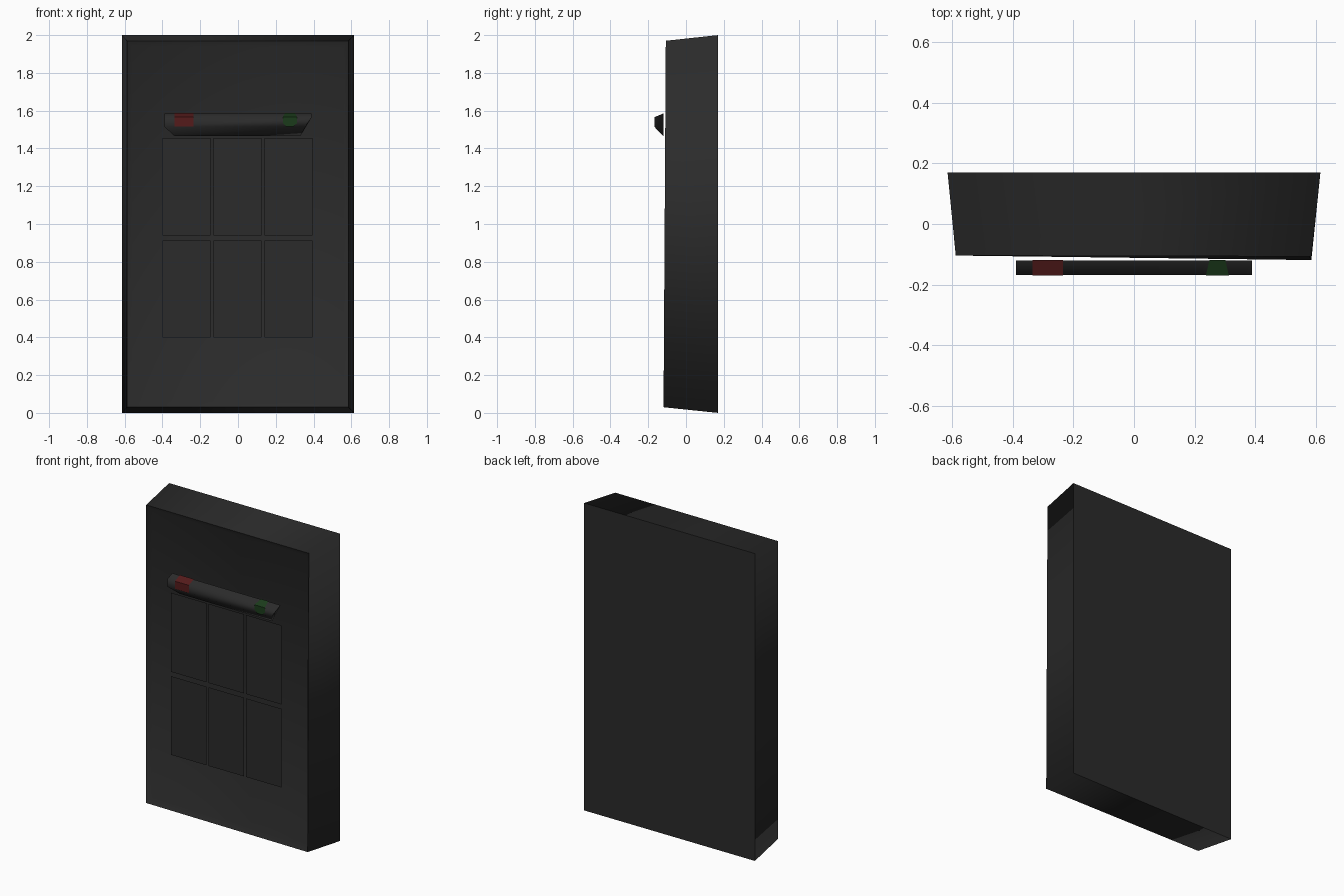
import bpy, math

if "Cube" in bpy.data.objects:
    bpy.data.objects.remove(bpy.data.objects["Cube"])


def material(name, rgb):
    m = bpy.data.materials.new(name)
    m.diffuse_color = (*rgb, 1)
    m.use_nodes = True
    m.node_tree.nodes["Principled BSDF"].inputs["Base Color"].default_value = m.diffuse_color
    return m


CASE = material("charcoal", (0.024, 0.024, 0.024))
RED = material("dark red", (0.09, 0.011, 0.011))
GREEN = material("dark green", (0.011, 0.044, 0.011))


def make(name, verts, faces, mat, smooth=None):
    me = bpy.data.meshes.new(name)
    me.from_pydata(verts, [], faces)
    me.materials.append(mat)
    ob = bpy.data.objects.new(name, me)
    bpy.context.collection.objects.link(ob)
    if smooth:
        bpy.ops.object.select_all(action='DESELECT')
        ob.select_set(True)
        bpy.context.view_layer.objects.active = ob
        bpy.ops.object.shade_smooth_by_angle(angle=math.radians(smooth))
    return ob


def loft(name, loops, mat, smooth=None):
    # skin a series of four-point loops from back to front, closing both ends
    verts = [p for loop in loops for p in loop]
    faces = [(0, 3, 2, 1)]
    for i in range(len(loops) - 1):
        for k in range(4):
            a, b = i * 4 + k, i * 4 + (k + 1) % 4
            faces.append((a, b, b + 4, a + 4))
    n = len(verts)
    faces.append((n - 4, n - 3, n - 2, n - 1))
    return make(name, verts, faces, mat, smooth)


def rect(x0, x1, z0, z1, ys):
    return [(x, y, z) for (x, z), y in
            zip(((x0, z0), (x1, z0), (x1, z1), (x0, z1)), ys)]


# Tapered casing with a slightly uneven rim and a sunken front
loft("casing", [rect(-0.615, 0.615, 0, 2, [0.17] * 4),
                rect(-0.588, 0.585, 0.03, 1.97, (-0.104, -0.119, -0.107, -0.104)),
                rect(-0.56, 0.56, 0.06, 1.94, [-0.085] * 4)], CASE, 89.5)

# Six thin panels standing in front of the casing
for row, (z0, z1) in enumerate(((0.40, 0.912), (0.94, 1.455))):
    for col, (x0, x1) in enumerate(((-0.40, -0.145), (-0.13, 0.125), (0.14, 0.395))):
        make(f"panel_{row}_{col}", rect(x0, x1, z0, z1, [-0.119] * 4),
             [(0, 1, 2, 3)], CASE)

# Indicator bar with bevelled top, underside and slanted ends
loft("indicator_bar",
     [[(-0.335, -0.12, 1.465), (0.33, -0.12, 1.465),
       (0.39, -0.12, 1.585), (-0.39, -0.12, 1.585)],
      [(-0.39, -0.168, 1.515), (0.355, -0.168, 1.515),
       (0.39, -0.168, 1.565), (-0.39, -0.168, 1.565)]], CASE, 89)


def lamp(name, cx, rows, mat):
    # thin patch that follows the front and sloping top of the bar
    verts, faces = [], []
    for z, half in rows:
        y = -0.170 if z <= 1.566 else -0.170 + (z - 1.566) * 2.45
        verts += [(cx - half, y, z), (cx + half, y, z)]
    for i in range(len(rows) - 1):
        a = 2 * i
        faces.append((a, a + 1, a + 3, a + 2))
    make(name, verts, faces, mat)


lamp("red_lamp", -0.285, [(1.516, 0.05), (1.566, 0.05), (1.587, 0.05)], RED)
lamp("green_lamp", 0.275, [(1.516, 0.018), (1.535, 0.038), (1.566, 0.038),
                           (1.587, 0.026)], GREEN)
